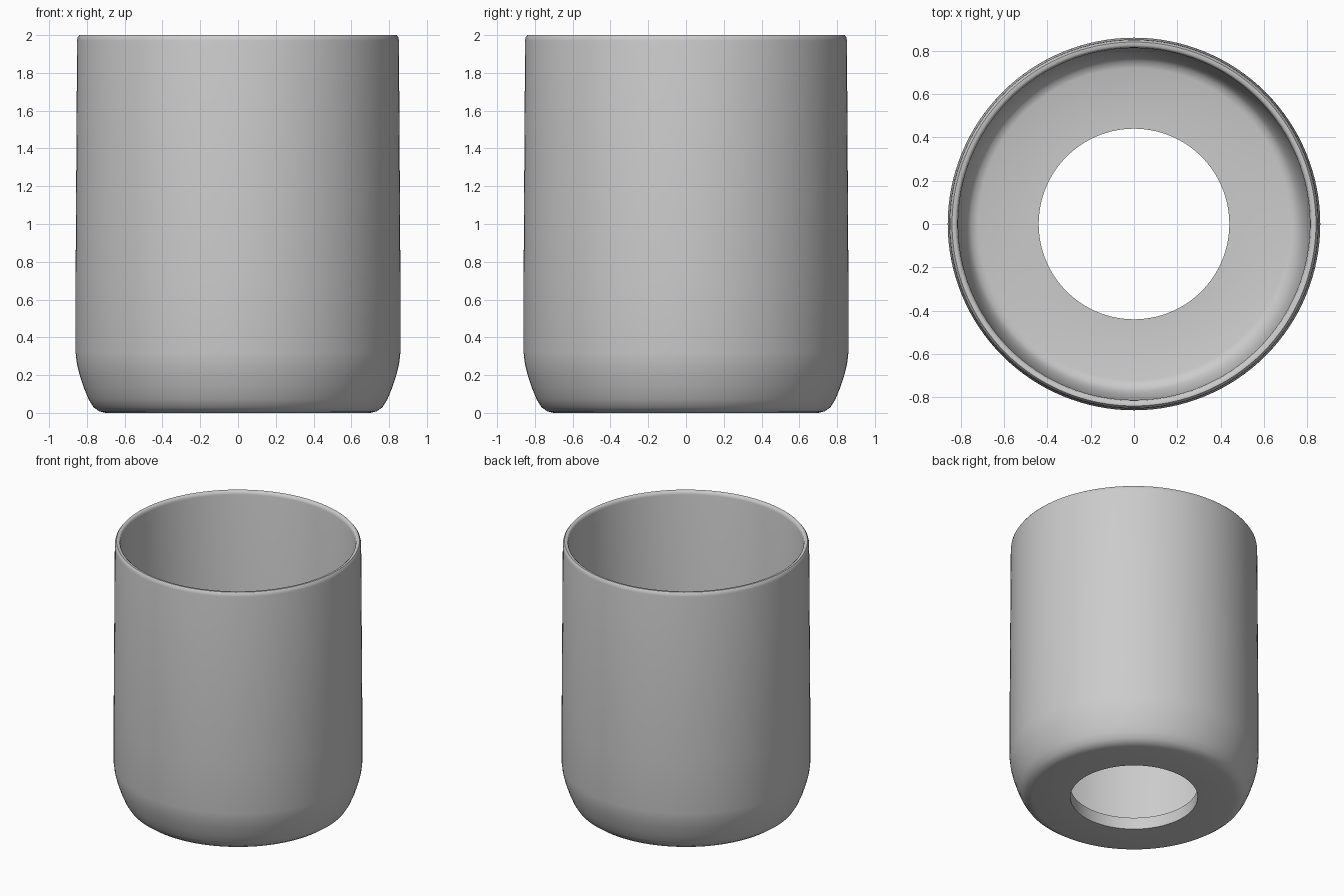
import bpy
import bmesh
import math

SIDES = 128

cube = bpy.data.objects.get("Cube")
if cube:
    bpy.data.objects.remove(cube, do_unlink=True)

# Single plain grey
grey = bpy.data.materials.new("plain grey")
grey.use_nodes = True
colour = (0.6, 0.6, 0.6, 1)
grey.diffuse_color = colour
grey.node_tree.nodes["Principled BSDF"].inputs["Base Color"].default_value = colour

# Closed wall section (radius, height): underside, outer wall, rim, inner wall, floor
section = [
    (0.44, 0), (0.70, 0), (0.735, 0.008), (0.765, 0.03), (0.79, 0.07),
    (0.815, 0.13), (0.838, 0.2), (0.853, 0.26), (0.86, 0.32), (0.86, 0.7),
    (0.852, 1.97), (0.849, 1.988), (0.84, 2), (0.825, 2), (0.816, 1.993),
    (0.812, 1.975), (0.81, 0.32), (0.802, 0.24), (0.787, 0.17), (0.77, 0.125),
    (0.75, 0.1), (0.72, 0.09), (0.44, 0.09),
]

# Spin the section into the open cup with a hole in its floor
bm = bmesh.new()
ring = [bm.verts.new((r, 0, z)) for r, z in section]
edges = [bm.edges.new((a, b)) for a, b in zip(ring, ring[1:] + ring[:1])]
bmesh.ops.spin(bm, geom=ring + edges, cent=(0, 0, 0), axis=(0, 0, 1),
               angle=math.tau, steps=SIDES, use_merge=True)
bmesh.ops.remove_doubles(bm, verts=bm.verts, dist=0.0001)
bmesh.ops.recalc_face_normals(bm, faces=bm.faces)

mesh = bpy.data.meshes.new("cup_body")
bm.to_mesh(mesh)
bm.free()
mesh.materials.append(grey)
cup = bpy.data.objects.new("cup_body", mesh)
bpy.context.collection.objects.link(cup)

# Smooth walls, crisp hole edges
bpy.ops.object.select_all(action="DESELECT")
cup.select_set(True)
bpy.context.view_layer.objects.active = cup
bpy.ops.object.shade_smooth_by_angle(angle=math.radians(40))
